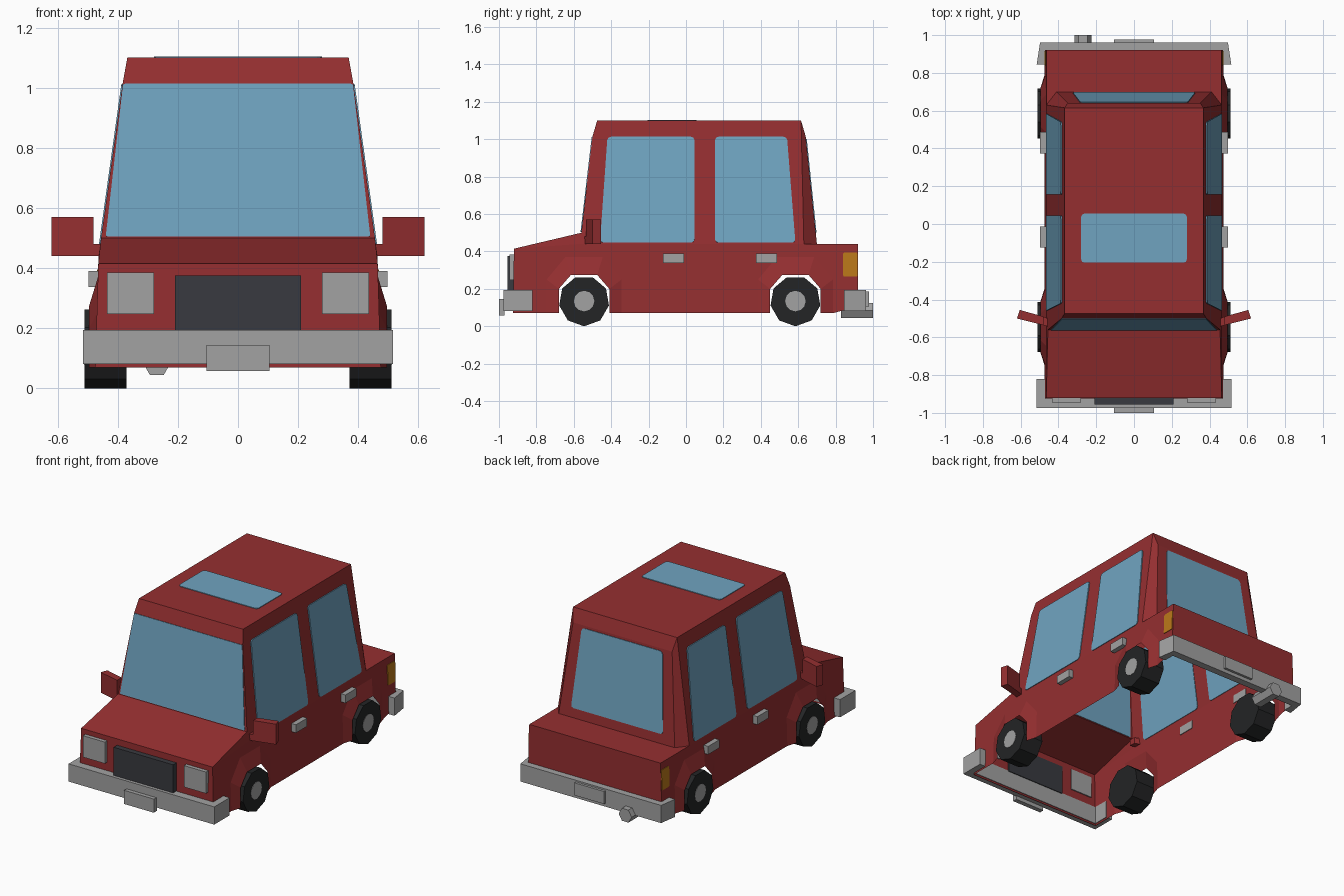
import bpy, bmesh, math
from mathutils import Vector

if "Cube" in bpy.data.objects:
    bpy.data.objects.remove(bpy.data.objects["Cube"])


def material(name, r, g, b):
    m = bpy.data.materials.new(name)
    m.use_nodes = True
    m.diffuse_color = (r, g, b, 1)
    m.node_tree.nodes["Principled BSDF"].inputs["Base Color"].default_value = (r, g, b, 1)
    return m


RED = material("red paint", .30, .028, .03)
GLASS = material("blue glass", .16, .37, .53)
GREY = material("light grey", .36, .36, .36)
RUBBER = material("black rubber", .017, .018, .019)
DARK = material("dark grey", .04, .042, .05)
AMBER = material("amber lens", .5, .19, .01)


def finish(name, bm, mat):
    mesh = bpy.data.meshes.new(name)
    bm.to_mesh(mesh)
    bm.free()
    mesh.materials.append(mat)
    ob = bpy.data.objects.new(name, mesh)
    bpy.context.scene.collection.objects.link(ob)
    return ob


def prism(name, ring, vec, mat):
    """Closed solid: a ring of points pushed along a vector."""
    bm = bmesh.new()
    face = bm.faces.new([bm.verts.new(p) for p in ring])
    new = bmesh.ops.extrude_face_region(bm, geom=[face], use_keep_orig=True)["geom"]
    bmesh.ops.translate(bm, vec=Vector(vec), verts=[g for g in new if isinstance(g, bmesh.types.BMVert)])
    bmesh.ops.recalc_face_normals(bm, faces=bm.faces)
    return finish(name, bm, mat)


def box(name, x, y, z, mat):
    ring = [(x[0], y[0], z[0]), (x[1], y[0], z[0]), (x[1], y[1], z[0]), (x[0], y[1], z[0])]
    return prism(name, ring, (0, 0, z[1] - z[0]), mat)


def plate(name, ring, mat, radius=.018):
    """Thin pane with clipped corners, centred on its own plane."""
    bm = bmesh.new()
    bm.faces.new([bm.verts.new(p) for p in ring])
    if radius:
        bmesh.ops.bevel(bm, geom=bm.verts[:], offset=radius, segments=2, profile=.5, affect='VERTICES')
    ob = finish(name, bm, mat)
    mod = ob.modifiers.new("thickness", 'SOLIDIFY')
    mod.thickness, mod.offset = .008, 0
    return ob


def ngon(n, r, start):
    return [(r * math.cos(start + i * math.tau / n), r * math.sin(start + i * math.tau / n)) for i in range(n)]


# Side surfaces lean inward with height
def body_x(z):
    return .477 - .03 * z


def cabin_x(z):
    return .464 - .14 * (z - .44)


WHEELS = {"front": -.545, "rear": .585}
ARCH_OUT = [(-.2, .07), (-.2, .25), (-.1, .37), (.1, .37), (.2, .25), (.2, .07)]
ARCH_IN = [(-.135, .07), (-.135, .2), (-.07, .275), (.07, .275), (.135, .2), (.135, .07)]

# Body shell, open underneath: half of it, then mirrored
bm = bmesh.new()


def face(*pts):
    return bm.faces.new([bm.verts.new(p) for p in pts])


def strip(*yz_x):
    """Faces across the car from the centre line, along (x, y, z) edge points."""
    for a, b in zip(yz_x, yz_x[1:]):
        face((0, *a[1:]), a, b, (0, *b[1:]))


nose_low, nose = (body_x(.07), -.925, .07), (body_x(.415), -.92, .415)
belt = (body_x(.44), -.57, .44)
cowl, brow = (cabin_x(.5), -.56, .5), (cabin_x(1.015), -.5, 1.015)
roof_f, roof_r = (.368, -.475, 1.1), (.368, .615, 1.1)
rear_top, rear_low, rear_side = (.35, .64, 1.015), (.41, .7, .44), (.464, .63, .44)
tail, tail_low = (body_x(.44), .92, .44), (body_x(.1), .92, .1)

strip(nose_low, nose, cowl, brow, roof_f, roof_r, rear_top, rear_low)
strip(tail, tail_low)
face((0, *rear_low[1:]), rear_low, rear_side, tail, (0, *tail[1:]))
face(roof_r, rear_side, rear_low, rear_top)
face(nose, belt, cowl)
face(belt, rear_side, roof_r, roof_f, brow, cowl)
outline = [nose_low]
for c in WHEELS.values():
    outer = [(body_x(z), y + c, z) for y, z in ARCH_OUT]
    inner = [(.495, y + c, z) for y, z in ARCH_IN]
    outline += outer
    for i in range(len(outer) - 1):
        face(outer[i], inner[i], inner[i + 1], outer[i + 1])
face(*outline, (body_x(.085), .84, .085), tail_low, tail, rear_side, belt, nose)
bmesh.ops.remove_doubles(bm, verts=bm.verts, dist=.0005)
bmesh.ops.recalc_face_normals(bm, faces=bm.faces)
roof = max(bm.faces, key=lambda f: f.calc_center_median().z)
if roof.normal.z < 0:
    bmesh.ops.reverse_faces(bm, faces=bm.faces)
body = finish("body_shell", bm, RED)
body.modifiers.new("mirror", 'MIRROR')

# Front, rear and roof glass
plate("windshield", [(-.44, -.56, .505), (.44, -.56, .505), (.382, -.5, 1.013), (-.382, -.5, 1.013)], GLASS, .006)
plate("rear_window", [(-.325, .694, .5), (.325, .694, .5), (.285, .642, 1.0), (-.285, .642, 1.0)], GLASS)
plate("sunroof", [(-.28, -.205, 1.1), (.28, -.205, 1.1), (.28, .055, 1.1), (-.28, .055, 1.1)], GLASS)

# Paired parts on both sides
for s, side in ((1, "left"), (-1, "right")):
    lo, hi = .447, 1.013
    for name, (a, b, c, d) in {"front": (-.46, .045, .045, -.42), "rear": (.155, .585, .54, .155)}.items():
        plate(f"{side}_{name}_window", [(s * cabin_x(z), y, z) for y, z in ((a, lo), (b, lo), (c, hi), (d, hi))], GLASS)
    plate(f"{side}_tail_light", [(s * body_x(z), y, z) for y, z in
                                 ((.84, .265), (.917, .265), (.917, .395), (.84, .395))], AMBER, .008)
    for name, y in (("front", -.068), ("rear", .43)):
        box(f"{side}_{name}_handle", (s * .462, s * .497), (y - .056, y + .056), (.338, .39), GREY)

    # Door mirror, swept backward, with its foot
    prism(f"{side}_mirror", [(s * x, y, .44) for x, y in ((.48, -.535), (.62, -.5), (.605, -.455), (.48, -.49))],
          (0, 0, .13), RED)
    prism(f"{side}_mirror_foot", [(s * x, y, .44) for x, y in ((.43, -.55), (.482, -.535), (.482, -.49), (.43, -.51))],
          (0, 0, .04), RED)
    box(f"{side}_headlight", (s * .28, s * .435), (-.945, -.915), (.248, .385), GREY)

    for name, c in WHEELS.items():
        tyre = ngon(9, .135, -math.pi / 2)
        prism(f"{side}_{name}_tyre", [(s * .37, c + y, .135 + z) for y, z in tyre], (s * .14, 0, 0), RUBBER)
        hub = ngon(12, .055, 0)
        prism(f"{side}_{name}_hub", [(s * .49, c + y, .135 + z) for y, z in hub], (s * .022, 0, 0), GREY)


# Wrap-around bumpers from a half outline
def bumper(name, half):
    ring = half + [(-x, y) for x, y in reversed(half)]
    prism(name, [(x, y, .082) for x, y in ring], (0, 0, .113), GREY)


bumper("front_bumper", [(.515, -.975), (.515, -.82), (.47, -.82), (.47, -.92)])
bumper("rear_bumper", [(.497, .962), (.515, .845), (.465, .845), (.465, .915)])

# Plates, grille and exhaust
box("front_number_plate", (-.105, .105), (-1, -.97), (.058, .145), GREY)
box("rear_number_plate", (-.105, .105), (.955, .978), (.105, .185), GREY)
box("grille", (-.21, .21), (-.955, -.915), (.19, .375), DARK)
prism("exhaust_pipe", [(-.27 + x, .83, .085 + z) for x, z in ngon(6, .046, 0)], (0, .17, 0), GREY)
